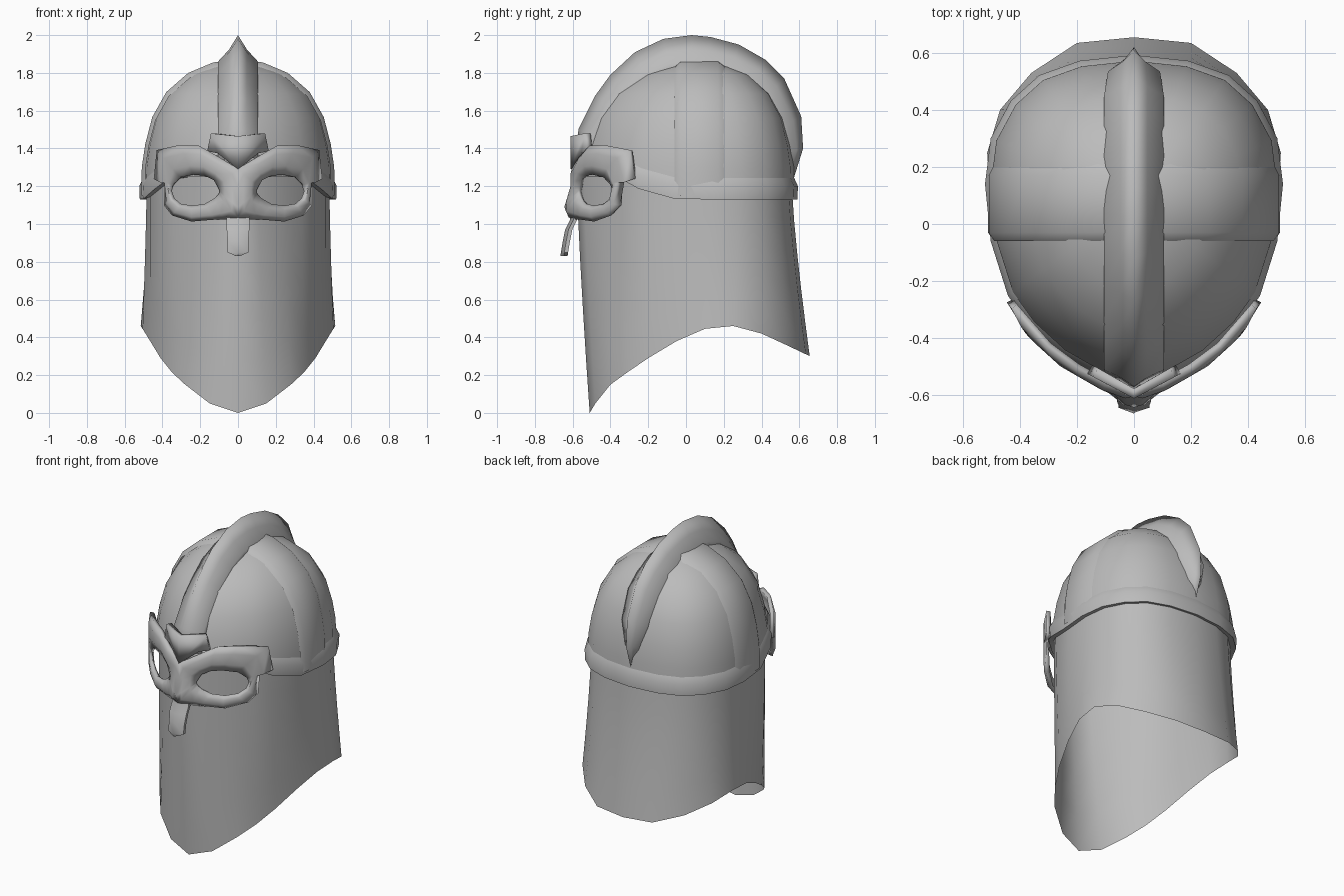
import bpy, bmesh, math
from mathutils import Vector

cube = bpy.data.objects.get("Cube")
if cube:
    bpy.data.objects.remove(cube, do_unlink=True)

steel = bpy.data.materials.new("grey steel")
steel.use_nodes = True
grey = (0.5, 0.5, 0.5, 1)
steel.diffuse_color = grey
steel.node_tree.nodes["Principled BSDF"].inputs["Base Color"].default_value = grey


def make(name, verts, faces, mirror=False, thickness=0, angle=40):
    """Build a smooth-shaded object, optionally mirrored and thickened."""
    bm = bmesh.new()
    points = [bm.verts.new(v) for v in verts]
    for face in faces:
        bm.faces.new([points[i] for i in face])
    bmesh.ops.recalc_face_normals(bm, faces=bm.faces)
    mesh = bpy.data.meshes.new(name)
    bm.to_mesh(mesh)
    bm.free()
    mesh.materials.append(steel)
    obj = bpy.data.objects.new(name, mesh)
    bpy.context.scene.collection.objects.link(obj)
    bpy.ops.object.select_all(action='DESELECT')
    obj.select_set(True)
    bpy.context.view_layer.objects.active = obj
    bpy.ops.object.shade_smooth_by_angle(angle=math.radians(angle))
    if mirror:
        modifier = obj.modifiers.new("Mirror", 'MIRROR')
        modifier.merge_threshold = 0.002
    if thickness:
        modifier = obj.modifiers.new("Thickness", 'SOLIDIFY')
        modifier.thickness = thickness
        modifier.offset = 0
    return obj


def loft(name, rings, closed=True, caps=False, pole=None, **options):
    """Skin a row of cross-sections; a pole closes the last one to a point."""
    count = len(rings[0])
    verts = [p for ring in rings for p in ring]
    faces = []
    for r in range(len(rings) - 1):
        for i in range(count if closed else count - 1):
            j = (i + 1) % count
            a, b = r * count, (r + 1) * count
            faces.append((a + i, a + j, b + j, b + i))
    last = (len(rings) - 1) * count
    if pole:
        verts.append(pole)
        faces += [(last + i, last + (i + 1) % count, len(verts) - 1)
                  for i in range(count)]
    if caps:
        faces += [tuple(range(count)), tuple(range(last, last + count))]
    return make(name, verts, faces, **options)


def both_sides(half):
    """Complete a half outline running from the front seam to the back seam."""
    return half + [(-p[0], *p[1:]) for p in reversed(half[1:-1])]


# Egg-shaped plan at the brow, front to back
egg_half = [(0, -.58), (.11, -.54), (.25, -.46), (.36, -.36), (.44, -.25),
            (.5, -.06), (.52, .14), (.5, .3), (.43, .43), (.33, .52),
            (.19, .57), (0, .59)]
egg = both_sides(egg_half)
MID_Y = .08
BASE_Z = 1.15


def ring_at(scale, z):
    return [(x * scale, MID_Y + (y - MID_Y) * scale, z) for x, y in egg]


def brow_ring(scale, height):
    """A ring of the egg plan that rises over the eyes."""
    return [(x, y, z + min(.9 * min(y, 0) ** 2, .12))
            for x, y, z in ring_at(scale, height)]


# Dome
profile = [(.97, BASE_Z), (.965, 1.3), (.93, 1.42), (.86, 1.56),
           (.72, 1.69), (.5, 1.79), (.25, 1.845)]
shell = [brow_ring(*profile[0])] + [ring_at(s, z) for s, z in profile[1:]]
loft("dome", shell, pole=(0, MID_Y, 1.86))

# Raised band from ear to ear
arc = [(-s, z) for s, z in profile] + [(0, 1.86)] + list(reversed(profile))


def band_section(s, z):
    edges = [(-.06, -.025), (-.03, .015), (.17, .015), (.21, -.025)]
    return [(.52 * s * (1 + lift), y, BASE_Z + (z - BASE_Z) * (1 + lift))
            for y, lift in edges]


loft("cross_band", [band_section(s, z) for s, z in arc], closed=False, angle=75)

# Crest: ridge that sinks into the dome, tapering at the back
ridge = [(-.58, 1.28), (-.57, 1.5), (-.48, 1.68), (-.4, 1.79), (-.27, 1.91),
         (-.12, 1.98), (.03, 2), (.13, 1.99), (.28, 1.95), (.42, 1.87),
         (.52, 1.77), (.61, 1.57), (.62, 1.4), (.57, 1.24)]
sections = []
for i, (y, z) in enumerate(ridge):
    t = i / (len(ridge) - 1)
    inward = Vector((0, .05 - y, 1.25 - z)).normalized()
    depth = .04 + .1 * math.sin(math.pi * t)
    width = .105 * min(1, .1 + (1 - t) * 5)
    half = [(0, 0), (width * .45, depth * .55), (width, depth),
            (width, depth + .07), (0, depth + .08)]
    sections.append([Vector((x, y, z)) + inward * d
                     for x, d in both_sides(half)])
loft("crest", sections, caps=True, angle=120)

# Rim band, rising towards the brow and flush with the dome at its top
rim = [brow_ring(.93, 1.14), brow_ring(1, 1.13), brow_ring(1.005, 1.2),
       brow_ring(.965, 1.245)]
loft("rim", rim, angle=60)

# Hanging neck and face guard with a sweeping lower edge
hem_half = [(0, -.51, 0), (.15, -.48, .05), (.28, -.4, .15),
            (.35, -.31, .215), (.41, -.2, .29), (.465, -.05, .38),
            (.505, .1, .445), (.515, .25, .46), (.47, .4, .42),
            (.36, .53, .36), (.2, .635, .31), (0, .655, .3)]
hem = both_sides(hem_half)
top = [(x * .93, y * .95 - (.03 if y < -.5 else 0), z)
       for (x, y), (_, _, z) in zip(egg, brow_ring(1, 1.2))]
drape = []
for t in (0, .2, .4, .6, .8, 1):
    ring = []
    for a, b in zip(top, hem):
        flare = Vector(a).lerp(Vector(b), t ** 1.3)
        ring.append((flare.x, flare.y, a[2] + (b[2] - a[2]) * t))
    drape.append(ring)
loft("face_and_neck_guard", drape)


# Spectacle mask: outer edge, bulged middle and eye opening
def mask_y(x, z):
    for (x0, y0), (x1, y1) in zip(egg_half, egg_half[1:]):
        if x <= x1:
            y = y0 + (y1 - y0) * (x - x0) / (x1 - x0)
            break
    nose = math.exp(-(x / .05) ** 2 - ((z - 1.085) / .05) ** 2)
    return y - .012 - .04 * nose


outer = [(0, 1.29), (.1, 1.35), (.2, 1.41), (.3, 1.415), (.42, 1.39),
         (.435, 1.24), (.39, 1.24), (.38, 1.1), (.34, 1.05), (.24, 1.02),
         (.12, 1.03), (.07, 1.03), (0, 1.04), (0, 1.09), (0, 1.2)]
inner = [(.1, 1.2), (.12, 1.235), (.17, 1.26), (.23, 1.265), (.3, 1.25),
         (.34, 1.21), (.355, 1.17), (.34, 1.13), (.3, 1.1), (.24, 1.09),
         (.17, 1.1), (.12, 1.13), (.1, 1.15), (.09, 1.165), (.09, 1.18)]
mask = []
for t, bulge in ((0, 0), (.3, .018), (.7, .018), (1, 0)):
    ring = []
    for a, b in zip(outer, inner):
        x, z = Vector(a).lerp(Vector(b), t)
        ring.append((x, mask_y(x, z) - bulge, z))
    mask.append(ring)
loft("spectacle_mask", mask, mirror=True, thickness=.025, angle=50)

# Folded brow plate
brow = [(0, 1.465), (.135, 1.48), (.155, 1.385), (.1, 1.375), (0, 1.29)]
make("brow_plate", [(x, -.595 + .55 * x, z) for x, z in brow],
     [range(len(brow))], mirror=True, thickness=.035, angle=25)

# Nose guard: curved tongue with a soft central ridge
strip = [(1.07, -.61, .06), (1.02, -.615, .06), (.97, -.64, .06),
         (.91, -.652, .055), (.85, -.662, .055), (.83, -.665, .01)]
tongue = []
for z, y, w in strip:
    half = [(0, y, z), (w, y + .018, z), (w, y + .038, z), (0, y + .038, z)]
    tongue.append(both_sides(half))
loft("nose_guard", tongue, caps=True)
